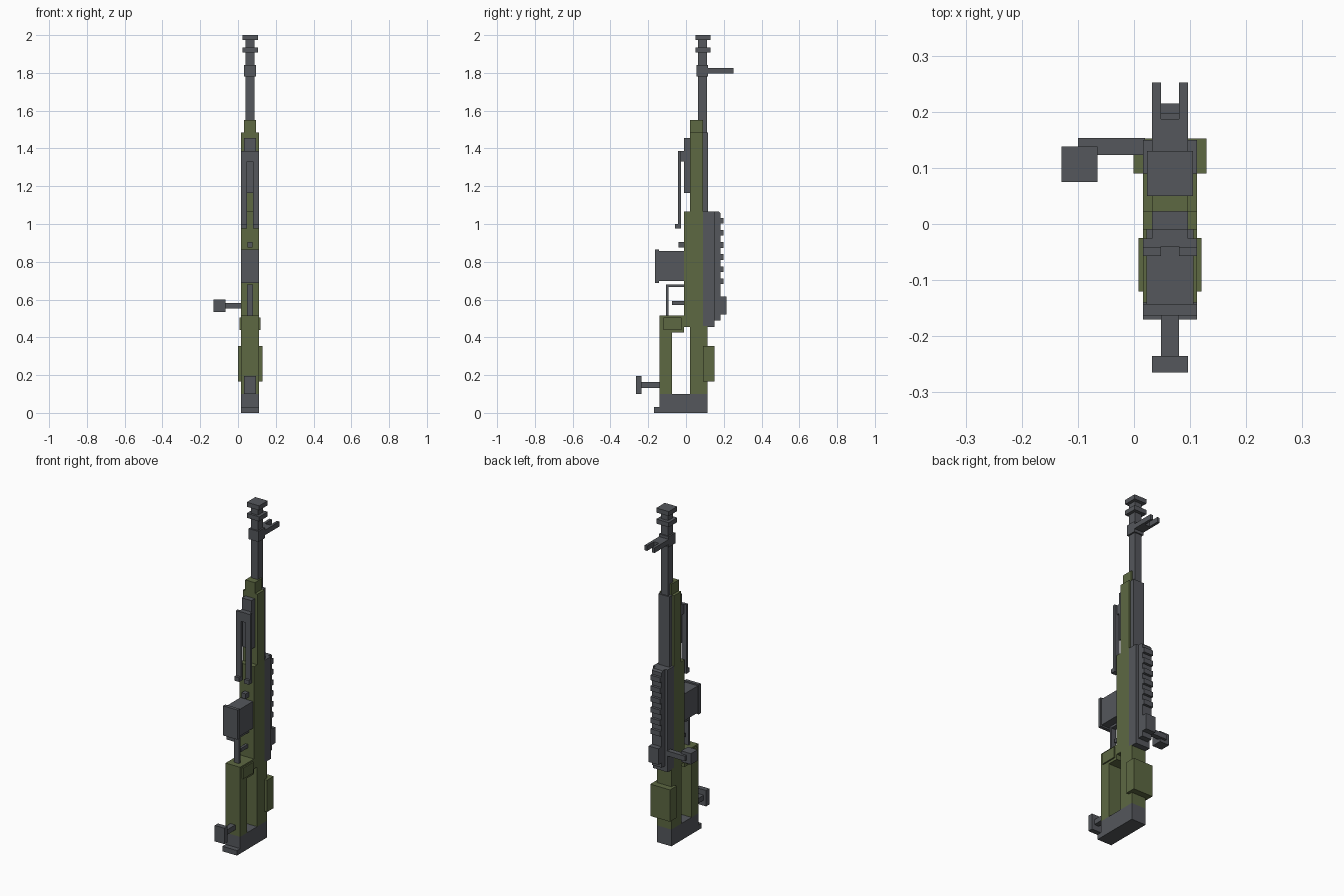
import bpy, bmesh

if "Cube" in bpy.data.objects:
    bpy.data.objects.remove(bpy.data.objects["Cube"])


def make_material(name, rgb):
    mat = bpy.data.materials.new(name)
    mat.use_nodes = True
    mat.diffuse_color = (*rgb, 1)
    mat.node_tree.nodes["Principled BSDF"].inputs["Base Color"].default_value = (*rgb, 1)
    return mat


OLIVE = make_material("olive green", (0.11, 0.14, 0.055))
STEEL = make_material("gunmetal grey", (0.09, 0.096, 0.107))

MID = 0.064                # centre line of the rifle
FULL, SLIM, THIN = 0.048, 0.032, 0.016   # half widths


def extrude_profile(name, points, half, mat, centre=MID):
    """Side profile of (y, z) points, extruded evenly about a centre in x."""
    bm = bmesh.new()
    face = bm.faces.new([bm.verts.new((centre - half, y, z)) for y, z in points])
    ext = bmesh.ops.extrude_face_region(bm, geom=[face])
    moved = [v for v in ext["geom"] if isinstance(v, bmesh.types.BMVert)]
    bmesh.ops.translate(bm, verts=moved, vec=(2 * half, 0, 0))
    bmesh.ops.recalc_face_normals(bm, faces=bm.faces)
    mesh = bpy.data.meshes.new(name)
    bm.to_mesh(mesh)
    bm.free()
    mesh.materials.append(mat)
    obj = bpy.data.objects.new(name, mesh)
    bpy.context.collection.objects.link(obj)
    return obj


def box(name, y, z, half, mat, centre=MID):
    corners = [(y[0], z[0]), (y[1], z[0]), (y[1], z[1]), (y[0], z[1])]
    return extrude_profile(name, corners, half, mat, centre)


# Stock
extrude_profile("butt_pad", [(-0.17, 0), (0.115, 0), (0.115, 0.1), (-0.14, 0.1),
                             (-0.14, 0.03), (-0.17, 0.03)], FULL, STEEL)
extrude_profile("grip", [(-0.14, 0.1), (-0.075, 0.1), (-0.075, 0.425), (-0.01, 0.425),
                         (-0.01, 0.515), (-0.14, 0.515)], FULL, OLIVE)
box("grip_panel", (-0.12, -0.025), (0.44, 0.505), 0.056, OLIVE)
box("stock_spine", (0.02, 0.115), (0.1, 0.46), FULL, OLIVE)
box("cheek_rest", (0.09, 0.152), (0.165, 0.355), 0.065, OLIVE)
box("monopod_stem", (-0.24, -0.14), (0.133, 0.163), THIN, STEEL)
box("monopod_foot", (-0.265, -0.235), (0.1, 0.195), SLIM, STEEL)

# Body and fore end
extrude_profile("lower_body", [(-0.01, 0.455), (0.09, 0.455), (0.09, 1.485), (0.022, 1.485),
                               (0.022, 1.065), (-0.01, 1.065)], FULL, OLIVE)
box("fore_end_tip", (0.022, 0.09), (1.485, 1.55), SLIM, OLIVE)
box("barrel_shroud", (0.09, 0.117), (1.065, 1.485), 0.036, STEEL)
box("receiver", (0.09, 0.15), (0.455, 1.065), FULL, STEEL)
extrude_profile("rail", [(0.15, 0.49), (0.183, 0.49), (0.183, 1.055),
                         (0.175, 1.065), (0.15, 1.065)], SLIM, STEEL)
for i in range(6):
    z = 1.017 - i * 0.064
    box(f"rail_tooth_{i + 1}", (0.183, 0.198), (z - 0.015, z + 0.015), SLIM, STEEL)
box("rear_sight", (0.15, 0.215), (0.52, 0.615), SLIM, STEEL)

# Bolt handle on the right
box("bolt_arm", (0.123, 0.153), (0.553, 0.583), 0.06, STEEL, -0.04)
box("bolt_knob", (0.075, 0.138), (0.535, 0.6), 0.032, STEEL, -0.097)

# Magazine and trigger
box("magazine", (-0.145, -0.01), (0.697, 0.857), 0.042, STEEL)
box("magazine_base", (-0.163, -0.143), (0.688, 0.865), FULL, STEEL)
box("magazine_catch", (-0.04, -0.01), (0.875, 0.905), 0.014, STEEL)
extrude_profile("trigger_guard", [(-0.105, 0.515), (-0.093, 0.515), (-0.093, 0.666),
                                  (-0.01, 0.666), (-0.01, 0.68), (-0.105, 0.68)], THIN, STEEL)
box("trigger", (-0.075, -0.01), (0.57, 0.592), 0.008, STEEL)

# Folded bipod
box("bipod_mount", (-0.01, 0.022), (1.165, 1.455), SLIM, STEEL)
box("bipod_hinge", (-0.04, -0.01), (1.33, 1.387), SLIM, STEEL)
for side, s in (("left", 1), ("right", -1)):
    x = MID + s * SLIM
    box(f"bipod_leg_{side}", (-0.042, -0.026), (0.975, 1.387), THIN, STEEL, x)
    box(f"bipod_foot_{side}", (-0.057, -0.026), (0.975, 1.0), THIN, STEEL, x)

# Barrel, folded front sight and muzzle brake
box("barrel", (0.063, 0.11), (1.485, 1.99), 0.023, STEEL)
box("gas_block", (0.055, 0.117), (1.78, 1.843), SLIM, STEEL)
box("front_sight", (0.117, 0.187), (1.797, 1.827), SLIM, STEEL)
for side, s in (("left", 1), ("right", -1)):
    box(f"sight_prong_{side}", (0.187, 0.252), (1.797, 1.827), 0.008, STEEL, MID + s * 0.024)
for name, z in (("lower", 1.907), ("upper", 1.973)):
    box(f"muzzle_brake_{name}", (0.05, 0.13), (z, z + 0.027), 0.041, STEEL)
